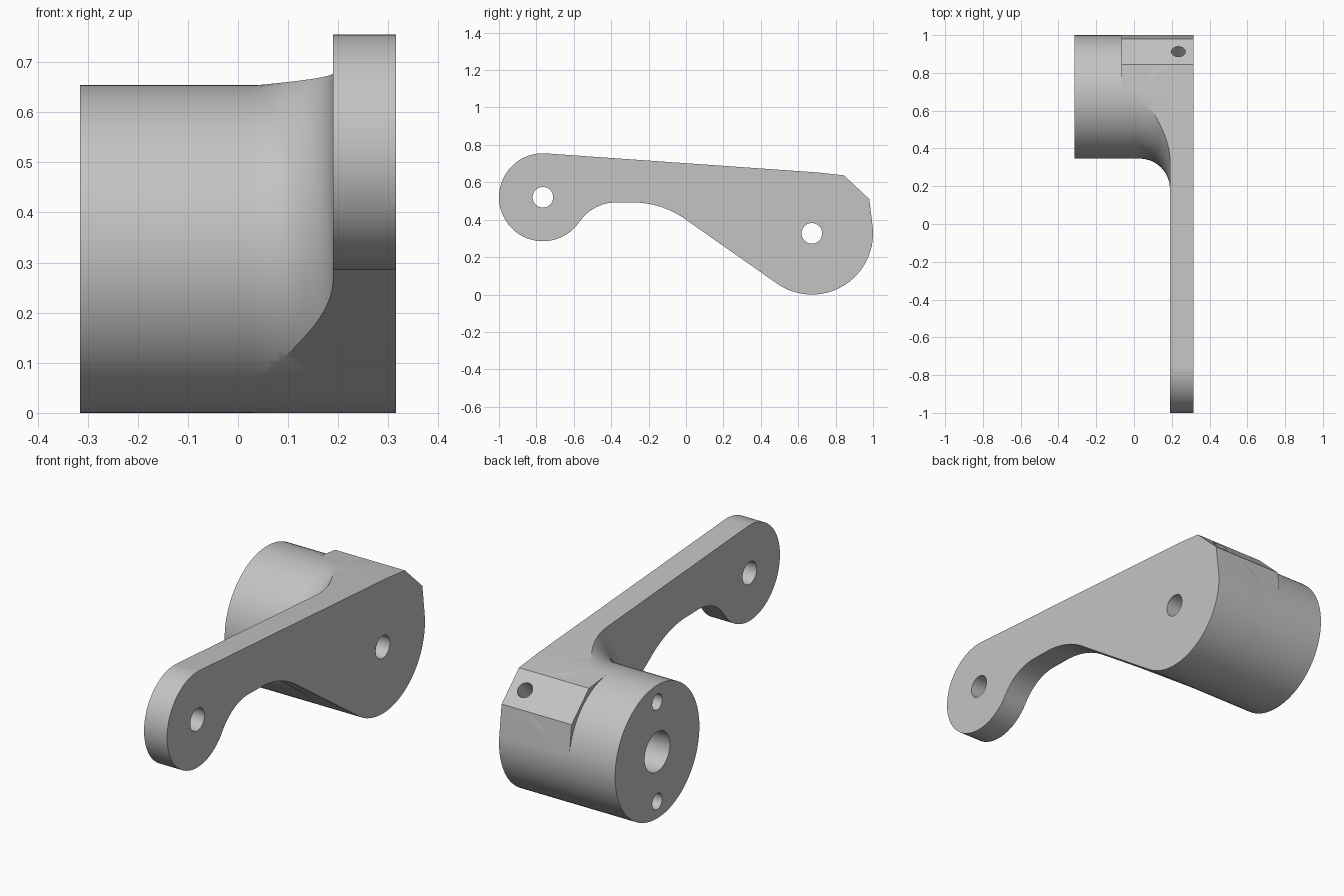
import bpy, bmesh
from math import sin, cos, pi, radians
from mathutils import Vector, Matrix

old = bpy.data.objects.get("Cube")
if old:
    bpy.data.objects.remove(old, do_unlink=True)

grey = bpy.data.materials.new("plain_grey")
grey.use_nodes = True
colour = (0.55, 0.55, 0.55, 1)
grey.diffuse_color = colour
grey.node_tree.nodes["Principled BSDF"].inputs["Base Color"].default_value = colour

HUB, HUB_R = (0.673, 0.327), 0.327      # hub axis in (y, z)
TIP, TIP_R = (-0.765, 0.52), 0.235      # arm end axis in (y, z)
BACK, INNER, OUTER = -0.315, 0.19, 0.315  # x of hub end, plate inside, plate outside
BORE_R, FILLET_R = 0.055, 0.16


def finish(name, bm):
    bmesh.ops.recalc_face_normals(bm, faces=bm.faces)
    mesh = bpy.data.meshes.new(name)
    bm.to_mesh(mesh)
    bm.free()
    mesh.materials.append(grey)
    obj = bpy.data.objects.new(name, mesh)
    bpy.context.collection.objects.link(obj)
    return obj


def arc(centre, r, a, b, steps):
    """Points on a (y, z) arc between two angles in degrees."""
    angles = [radians(a + (b - a) * i / steps) for i in range(steps + 1)]
    return [(centre[0] + r * cos(t), centre[1] + r * sin(t)) for t in angles]


def prism(name, points, x0, x1):
    """Extrude a (y, z) outline along x."""
    bm = bmesh.new()
    face = bm.faces.new([bm.verts.new((x0, y, z)) for y, z in points])
    out = bmesh.ops.extrude_face_region(bm, geom=[face])["geom"]
    moved = [v for v in out if isinstance(v, bmesh.types.BMVert)]
    bmesh.ops.translate(bm, verts=moved, vec=(x1 - x0, 0, 0))
    return finish(name, bm)


def rod(name, centre, r, x0, x1, steps=48):
    return prism(name, arc(centre, r, 0, 360, steps)[:-1], x0, x1)


def revolve(name, profile, centre, steps=96):
    """Solid of revolution about an x axis from (x, radius) pairs."""
    bm = bmesh.new()
    rings = [[bm.verts.new((x, y, z)) for y, z in arc(centre, r, 0, 360, steps)[:-1]]
             for x, r in profile]
    for a, b in zip(rings, rings[1:]):
        for i in range(steps):
            j = (i + 1) % steps
            bm.faces.new((a[i], a[j], b[j], b[i]))
    bm.faces.new(rings[0])
    bm.faces.new(rings[-1])
    return finish(name, bm)


def boolean(obj, cutter, operation="DIFFERENCE"):
    mod = obj.modifiers.new("cut", "BOOLEAN")
    mod.operation, mod.solver, mod.object = operation, "EXACT", cutter
    bpy.context.view_layer.objects.active = obj
    bpy.ops.object.modifier_apply(modifier=mod.name)
    bpy.data.objects.remove(cutter, do_unlink=True)


# Arm outline: hub end, clamp corners, arm end, curved underside
corners = [(0.98, 0.51), (0.845, 0.637)]
outline = (arc(HUB, HUB_R, 235, 366, 40) + corners + arc(HUB, HUB_R, 83.8, 86.3, 1)
           + arc(TIP, TIP_R, 86.3, 325.7, 60)
           + arc((-0.37, 0.25), 0.243, 144, 87, 16)
           + arc((-0.283, 0.012), 0.48, 86, 55, 16))

# Arm plate with its two pivot holes
arm = prism("arm_plate", outline, INNER, OUTER)
boolean(arm, rod("arm_hole", TIP, BORE_R, 0, 1))
boolean(arm, rod("bore", HUB, BORE_R, 0, 1))

# Set screw hole, square to the sloping corner face
a, b = (Vector((0, *p)) for p in corners)
middle = (a + b) / 2 + Vector((0.235, 0, 0))
normal = Vector((0, b.z - a.z, a.y - b.y)).normalized()
screw = bmesh.new()
bmesh.ops.create_cone(screw, cap_ends=True, segments=32, radius1=0.037, radius2=0.037, depth=0.6)
turn = Vector((0, 0, 1)).rotation_difference(normal).to_matrix().to_4x4()
bmesh.ops.transform(screw, matrix=Matrix.Translation(middle) @ turn, verts=screw.verts)
boolean(arm, finish("set_screw_hole", screw))

# Hub with stepped bore and two screw holes in the end
hub = rod("hub", HUB, HUB_R, BACK, INNER, 96)
boolean(hub, rod("bore", HUB, BORE_R, -1, 1))
boolean(hub, rod("counterbore", HUB, 0.098, -1, 0))
for side in (-1, 1):
    boolean(hub, rod("end_hole", (HUB[0], HUB[1] + side * 0.244), 0.039, -1, -0.1, 32))

# Flared fillet between hub and arm, trimmed to the arm outline
flare = [(INNER - FILLET_R + FILLET_R * sin(t), HUB_R + FILLET_R * (1 - cos(t)))
         for t in (pi / 2 * i / 16 for i in range(17))]
fillet = revolve("hub_fillet", flare, HUB)
boolean(fillet, prism("trim", outline, -0.1, 0.3), "INTERSECT")
boolean(fillet, rod("bore", HUB, BORE_R, -1, 1))

# Raised clamp corner along part of the hub
corner = arc(HUB, HUB_R, 6, 6, 1)[:1] + corners + arc(HUB, HUB_R, 83.8, 86.3, 1)
block = prism("clamp_corner", corner, -0.065, INNER)

for obj in (arm, hub, fillet, block):
    bpy.ops.object.select_all(action="DESELECT")
    obj.select_set(True)
    bpy.context.view_layer.objects.active = obj
    bpy.ops.object.shade_smooth_by_angle(angle=radians(25))
